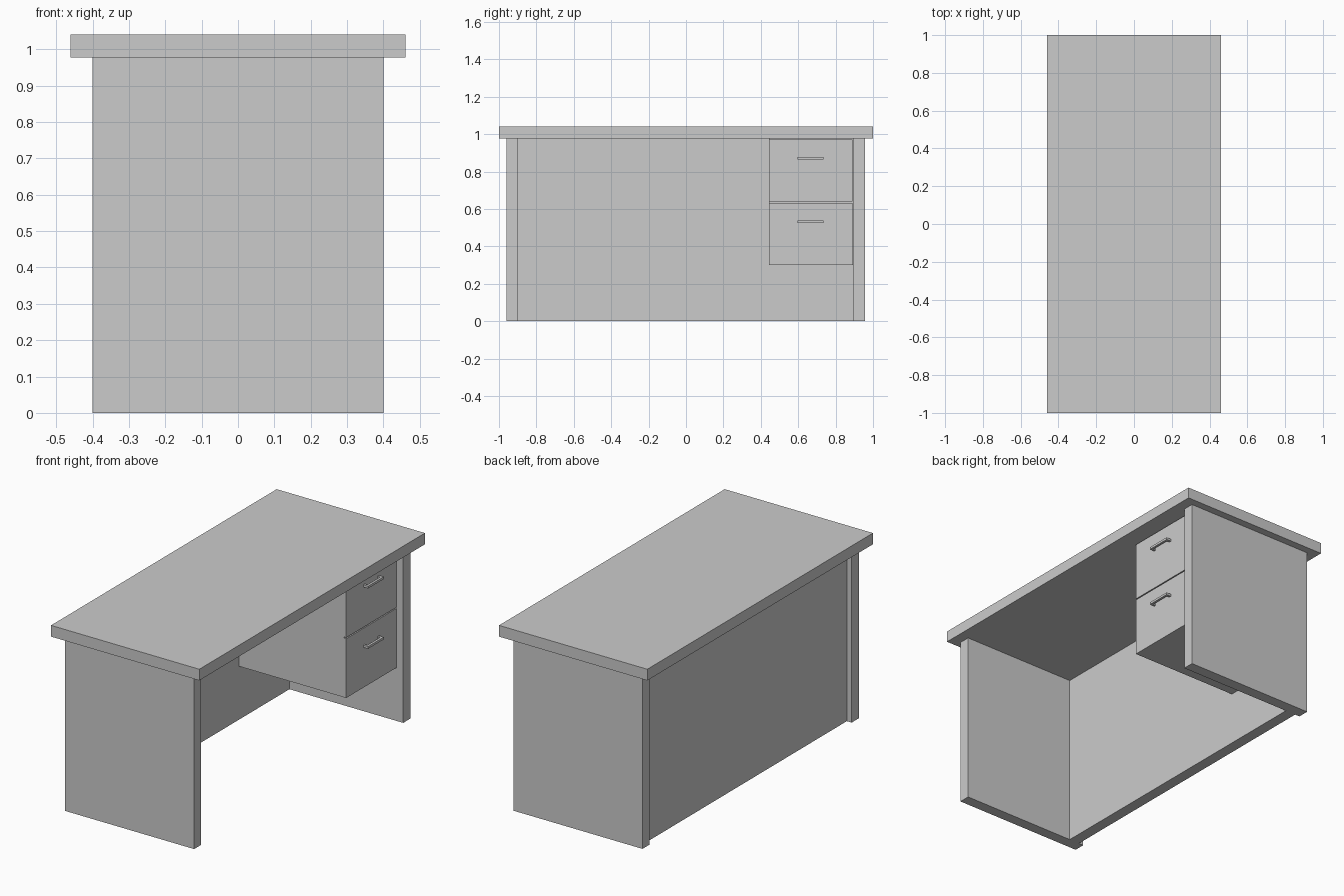
import bpy

if "Cube" in bpy.data.objects:
    bpy.data.objects.remove(bpy.data.objects["Cube"])


def box(name, x, y, z):
    """Box spanning the given (min, max) ranges."""
    bpy.ops.mesh.primitive_cube_add(
        size=1, location=[(a + b) / 2 for a, b in (x, y, z)])
    ob = bpy.context.object
    ob.name = name
    ob.scale = [b - a for a, b in (x, y, z)]
    bpy.ops.object.transform_apply(location=False, rotation=False, scale=True)
    return ob


TOP_Z = 0.977
BASE_Z = 0.30
SIDE_IN = 0.893

# Desk top
box("desk_top", (-0.46, 0.46), (-1, 1), (TOP_Z, 1.04))

# End panels and recessed back panel
box("left_side_panel", (-0.4, 0.4), (-0.96, -0.897), (0, TOP_Z))
box("right_side_panel", (-0.4, 0.4), (SIDE_IN, 0.957), (0, TOP_Z))
box("back_panel", (-0.37, -0.306), (-0.897, SIDE_IN), (0, TOP_Z))

# Hanging drawer cabinet
box("drawer_cabinet", (-0.306, 0.346), (0.445, SIDE_IN), (BASE_Z, TOP_Z))

# Two drawer fronts, each with a bar handle on two posts
pitch = (TOP_Z - BASE_Z) / 2
for i, label in enumerate(("lower", "upper")):
    z0 = BASE_Z + i * pitch
    box(label + "_drawer_front", (0.346, 0.36), (0.445, SIDE_IN - 0.002),
        (z0, z0 + pitch - 0.006))
    hz = (z0 + 0.226, z0 + 0.239)
    box(label + "_handle_bar", (0.377, 0.39), (0.596, 0.735), hz)
    for side, y in (("left", 0.596), ("right", 0.722)):
        box(f"{label}_handle_{side}_post", (0.36, 0.377), (y, y + 0.013), hz)
